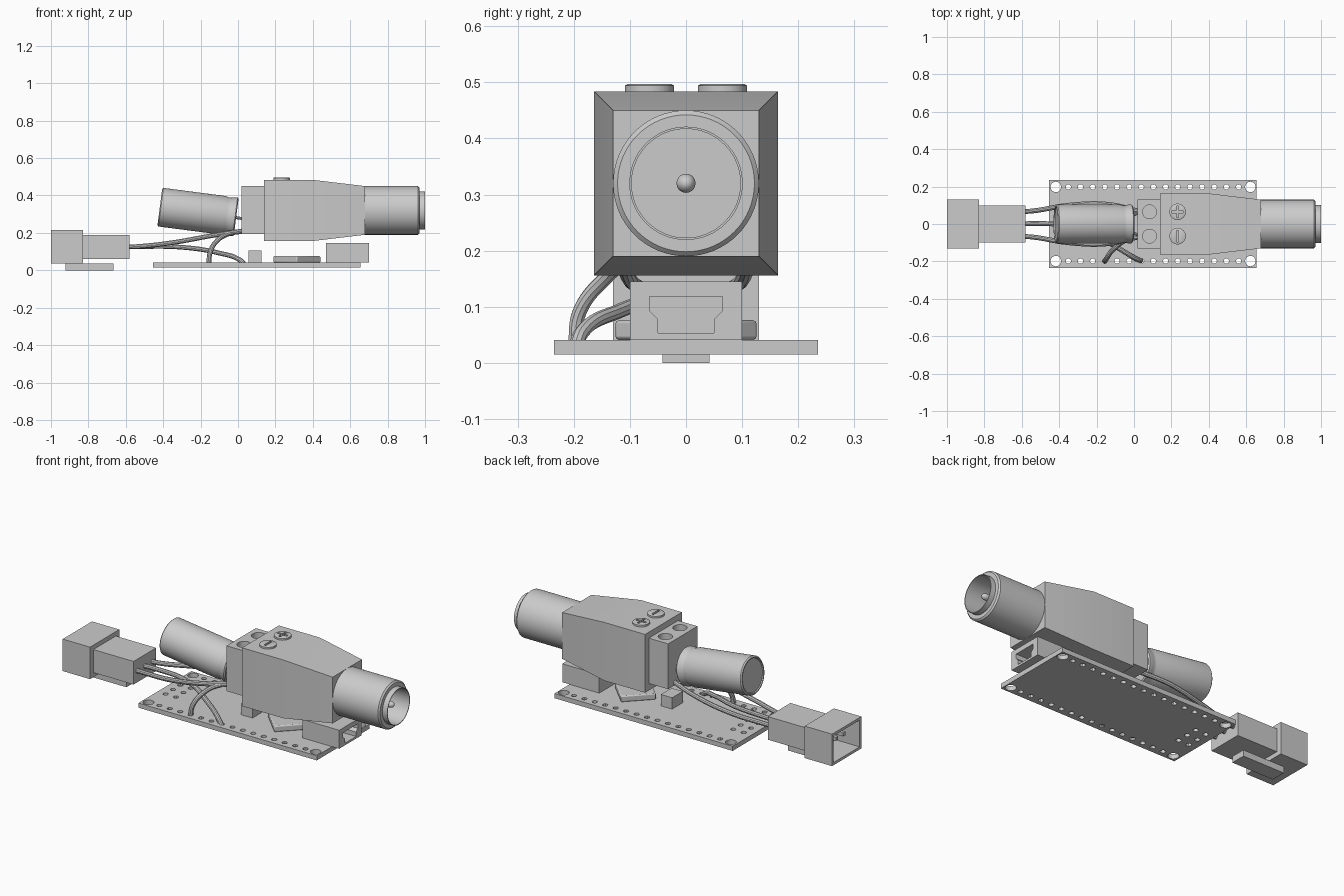
import bpy, bmesh, math
from mathutils import Matrix, Vector

if "Cube" in bpy.data.objects:
    bpy.data.objects.remove(bpy.data.objects["Cube"])

grey = bpy.data.materials.new("light_grey")
grey.diffuse_color = (0.6, 0.6, 0.6, 1)
grey.use_nodes = True
grey.node_tree.nodes["Principled BSDF"].inputs["Base Color"].default_value = grey.diffuse_color


def finish(ob):
    ob.data.materials.clear()
    ob.data.materials.append(grey)
    bpy.ops.object.select_all(action='DESELECT')
    ob.select_set(True)
    bpy.context.view_layer.objects.active = ob
    bpy.ops.object.shade_smooth_by_angle(angle=math.radians(30))
    return ob


def loft_into(bm, rings):
    """Skin a list of point rings and cap both ends."""
    vs = [[bm.verts.new(p) for p in r] for r in rings]
    n = len(rings[0])
    faces = [bm.faces.new(vs[0]), bm.faces.new(vs[-1])]
    for a, b in zip(vs, vs[1:]):
        for i in range(n):
            j = (i + 1) % n
            faces.append(bm.faces.new((a[i], a[j], b[j], b[i])))
    bmesh.ops.recalc_face_normals(bm, faces=faces)


def build(name, *solids):
    bm = bmesh.new()
    for rings in solids:
        loft_into(bm, rings)
    me = bpy.data.meshes.new(name)
    bm.to_mesh(me)
    bm.free()
    ob = bpy.data.objects.new(name, me)
    bpy.context.collection.objects.link(ob)
    return finish(ob)


def box(x0, x1, y0, y1, z0, z1):
    return [[(x, y0, z0), (x, y1, z0), (x, y1, z1), (x, y0, z1)] for x in (x0, x1)]


def lathe(profile, mat, n=48):
    """Turn (distance along axis, radius) pairs; local axis is x."""
    return [[mat @ Vector((t, r * math.cos(2 * math.pi * i / n), r * math.sin(2 * math.pi * i / n)))
             for i in range(n)] for t, r in profile]


def pole(x, y, z0, z1, r, n=24):
    return lathe([(z0, r), (z1, r)], Matrix.Translation((x, y, 0)) @ Matrix.Rotation(-math.pi / 2, 4, 'Y'), n)


def cut(ob, *solids):
    cutter = build("cutter", *solids)
    cutter.hide_render = True
    m = ob.modifiers.new("cut", 'BOOLEAN')
    m.object, m.operation, m.solver = cutter, 'DIFFERENCE', 'EXACT'
    m.use_self = True
    bpy.context.view_layer.objects.active = ob
    bpy.ops.object.modifier_apply(modifier=m.name)
    bpy.data.objects.remove(cutter)
    return finish(ob)


def wire(name, pts, r=0.013):
    cu = bpy.data.curves.new(name, 'CURVE')
    cu.dimensions = '3D'
    cu.bevel_depth, cu.bevel_resolution, cu.resolution_u = r, 3, 10
    cu.use_fill_caps = True
    sp = cu.splines.new('BEZIER')
    sp.bezier_points.add(len(pts) - 1)
    for b, p in zip(sp.bezier_points, pts):
        b.co = p
        b.handle_left_type = b.handle_right_type = 'AUTO'
    ob = bpy.data.objects.new(name, cu)
    bpy.context.collection.objects.link(ob)
    bpy.ops.object.select_all(action='DESELECT')
    ob.select_set(True)
    bpy.context.view_layer.objects.active = ob
    bpy.ops.object.convert(target='MESH')
    finish(bpy.context.view_layer.objects.active)


# Circuit board with corner, edge and header holes
board = build("circuit_board", box(-0.455, 0.655, -0.235, 0.235, 0.015, 0.041))
holes = []
for y in (-0.198, 0.198):
    holes += [pole(x, y, 0, 0.1, 0.028) for x in (-0.418, 0.622)]
    holes += [pole(-0.351 + 0.065 * i, y, 0, 0.1, 0.014, 12) for i in range(15)]
holes += [pole(x, y, 0, 0.1, 0.014, 12) for x in (-0.405, -0.34) for y in (-0.065, 0, 0.065)]
cut(board, *holes)

# USB socket
usb = build("usb_socket", box(0.47, 0.70, -0.1, 0.1, 0.041, 0.145))
half = [(0.05, 0.053), (0.05, 0.078), (0.065, 0.093), (0.065, 0.118)]
outline = half + [(-y, z) for y, z in reversed(half)]
cut(usb, [[(x, y, z) for y, z in outline] for x in (0.53, 0.75)])

# Processor chip, turned 45 degrees, and reset button
chip = build("chip", [[(0.315 + 0.128 * math.cos(a), 0.128 * math.sin(a), z)
                       for a in (0, math.pi / 2, math.pi, 1.5 * math.pi)] for z in (0.041, 0.076)])
bev = chip.modifiers.new("bevel", 'BEVEL')
bev.width, bev.segments = 0.006, 2
build("reset_button", box(0.055, 0.125, -0.05, 0.045, 0.041, 0.105))

# Terminal block with screw wells
block = build("terminal_block", box(0.02, 0.145, -0.13, 0.13, 0.195, 0.45))
cut(block, *[pole(0.083, y, 0.39, 0.5, 0.037, 32) for y in (-0.065, 0.065)])

# Tapered adapter housing
build("adapter_housing", [[(x, -h, 0.32 - h), (x, h, 0.32 - h), (x, h, 0.32 + h), (x, -h, 0.32 + h)]
                          for x, h in ((0.14, 0.164), (0.395, 0.164), (0.68, 0.13))])

# Polarity screws: a cross and a single slot
for name, y in (("plus_screw", 0.065), ("minus_screw", -0.065)):
    up = Matrix.Translation((0.233, y, 0)) @ Matrix.Rotation(-math.pi / 2, 4, 'Y')
    screw = build(name, lathe([(0.47, 0.044), (0.494, 0.044), (0.497, 0.038)], up, 32))
    cut(screw, box(0.227, 0.239, y - 0.03, y + 0.03, 0.487, 0.51))
    if name == "plus_screw":
        cut(screw, box(0.203, 0.263, y - 0.006, y + 0.006, 0.487, 0.51))

# Barrel socket and centre pin
axis = Matrix.Translation((0, 0, 0.32))
build("barrel_socket", lathe([(0.67, 0.13), (0.962, 0.13), (0.97, 0.122), (0.97, 0.101), (1.0, 0.101),
                              (1.0, 0.097), (0.76, 0.097)], axis, 64))
build("barrel_pin", lathe([(0.75, 0.017), (0.955, 0.017), (0.964, 0.014), (0.97, 0.008), (0.972, 0.003)], axis, 20))

# Tilted capacitor with crimp groove, and its leads
tilt = Matrix.Translation((-0.418, 0, 0.338)) @ Matrix.Rotation(math.radians(7.4), 4, 'Y')
build("capacitor", lathe([(0.006, 0.086), (0.006, 0.09), (0, 0.092), (0, 0.098), (0.006, 0.104), (0.345, 0.104),
                          (0.36, 0.099), (0.375, 0.099), (0.39, 0.104), (0.406, 0.104), (0.412, 0.098),
                          (0.412, 0.09), (0.408, 0.086)], tilt, 48))
for s, side in ((-1, "front"), (1, "back")):
    wire("capacitor_lead_" + side, [(-0.03, 0.04 * s, 0.287), (0.0, 0.05 * s, 0.28), (0.04, 0.065 * s, 0.275)], 0.008)

# Cable connector: hollow shell, tail, latch and pins
shell = build("connector_shell", box(-1.0, -0.83, -0.13, 0.13, 0.035, 0.215))
cut(shell, box(-1.1, -0.85, -0.115, 0.115, 0.05, 0.2))
build("connector_tail", box(-0.835, -0.58, -0.1, 0.1, 0.06, 0.19))
build("connector_latch", box(-0.923, -0.665, -0.042, 0.042, 0.0, 0.035))
build("connector_pins", *[box(-0.94, -0.84, y - 0.01, y + 0.01, 0.115, 0.135) for y in (-0.065, 0, 0.065)])

# Cable wires
for s, side in ((-1, "front"), (1, "back")):
    wire("power_wire_" + side, [(-0.6, 0.066 * s, 0.125), (-0.54, 0.07 * s, 0.127), (-0.35, 0.1 * s, 0.148),
                                (-0.14, 0.105 * s, 0.185), (0.04, 0.065 * s, 0.213)])
wire("data_wire", [(-0.6, 0, 0.125), (-0.52, 0.003, 0.127), (-0.3, -0.02, 0.123),
                   (-0.1, -0.12, 0.092), (0.01, -0.185, 0.055), (0.04, -0.198, 0.025)])
wire("supply_wire", [(-0.156, -0.198, 0.025), (-0.15, -0.19, 0.09), (-0.115, -0.14, 0.155),
                     (-0.05, -0.09, 0.195), (0.04, -0.06, 0.21)])
